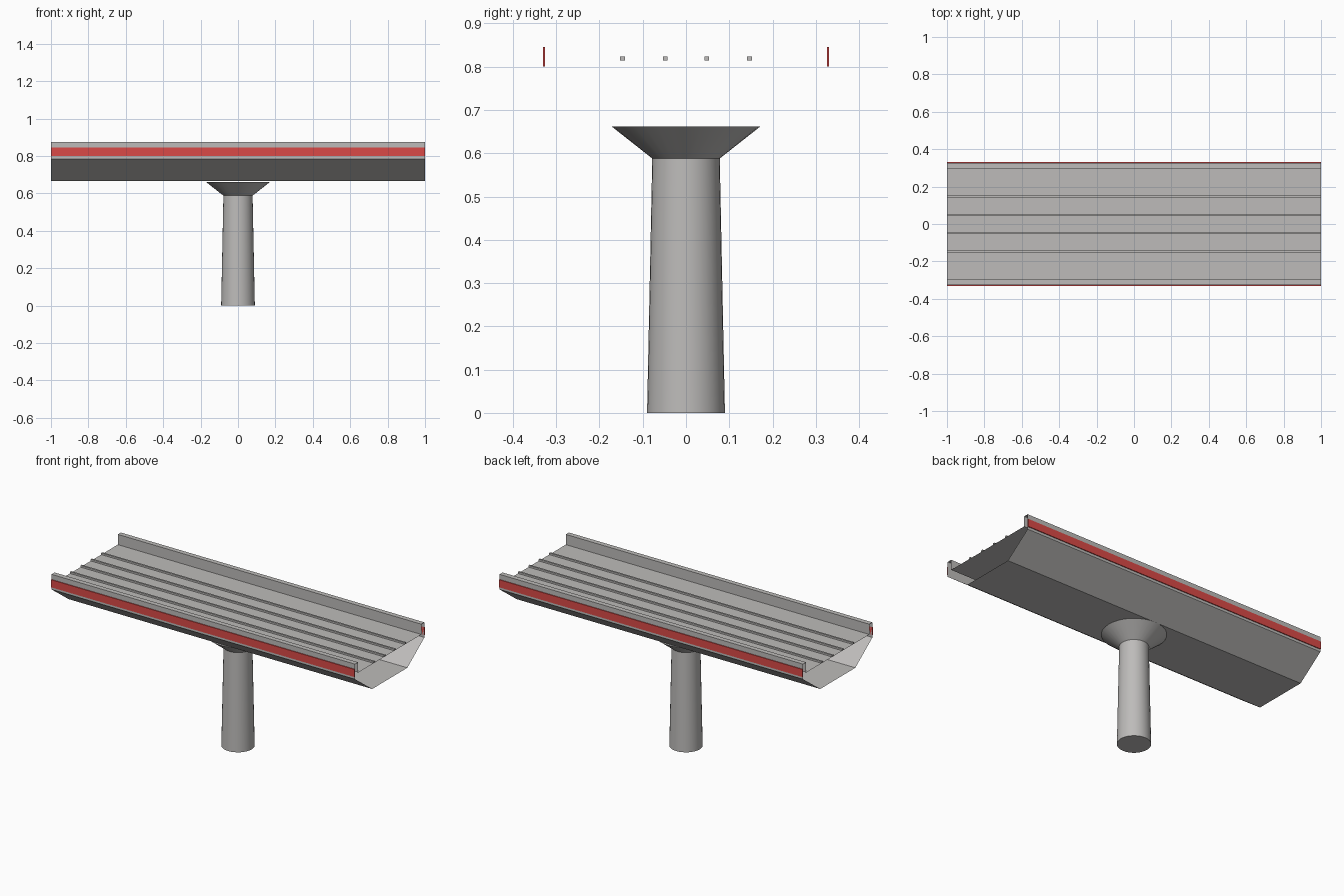
import bpy, bmesh, math

if "Cube" in bpy.data.objects:
    bpy.data.objects.remove(bpy.data.objects["Cube"])

def material(name, rgb):
    m = bpy.data.materials.new(name)
    m.diffuse_color = (*rgb, 1)
    m.use_nodes = True
    m.node_tree.nodes["Principled BSDF"].inputs["Base Color"].default_value = m.diffuse_color
    return m

CONCRETE = material("concrete_grey", (0.51, 0.50, 0.49))
RED = material("stripe_red", (0.70, 0.068, 0.063))

def finish(name, bm, mat):
    bmesh.ops.recalc_face_normals(bm, faces=bm.faces)
    me = bpy.data.meshes.new(name)
    bm.to_mesh(me)
    bm.free()
    me.materials.append(mat)
    ob = bpy.data.objects.new(name, me)
    bpy.context.collection.objects.link(ob)
    return ob

def extrude_x(name, profile, mat, capped):
    """Closed (y, z) profile run along the full length in x."""
    bm = bmesh.new()
    a = [bm.verts.new((-1, y, z)) for y, z in profile]
    b = [bm.verts.new((1, y, z)) for y, z in profile]
    n = len(profile)
    for i in range(n):
        j = (i + 1) % n
        bm.faces.new((a[i], a[j], b[j], b[i]))
    if capped:
        bm.faces.new(a)
        bm.faces.new(b)
    return finish(name, bm, mat)

def bar(name, y, z0, z1, width, mat):
    h = width / 2
    return extrude_x(name, [(y - h, z0), (y + h, z0), (y + h, z1), (y - h, z1)], mat, True)

# Hollow trough deck with parapets, open at both ends
half = [(0.165, 0.666), (0.326, 0.785), (0.326, 0.875), (0.297, 0.875), (0.297, 0.814)]
extrude_x("deck", half + [(-y, z) for y, z in reversed(half)], CONCRETE, False)

# Four rails on the deck
for i, y in enumerate((-0.147, -0.048, 0.048, 0.147)):
    bar(f"rail_{i + 1}", y, 0.814, 0.824, 0.011, CONCRETE)

# Red stripe plates on the outer parapet faces
for side, s in (("front", -1), ("back", 1)):
    bar(f"stripe_{side}", s * 0.3285, 0.80, 0.845, 0.005, RED)

# Tapered round pillar with flared head
N = 32
bm = bmesh.new()
rings = []
for r, z in ((0.09, 0), (0.078, 0.588), (0.172, 0.662)):
    rings.append([bm.verts.new((r * math.cos(2 * math.pi * k / N),
                                r * math.sin(2 * math.pi * k / N), z)) for k in range(N)])
for lo, hi in zip(rings, rings[1:]):
    for k in range(N):
        j = (k + 1) % N
        bm.faces.new((lo[k], lo[j], hi[j], hi[k]))
bm.faces.new(rings[0])
bm.faces.new(rings[-1])
pillar = finish("pillar", bm, CONCRETE)
bpy.context.view_layer.objects.active = pillar
pillar.select_set(True)
bpy.ops.object.shade_smooth_by_angle(angle=math.radians(30))
